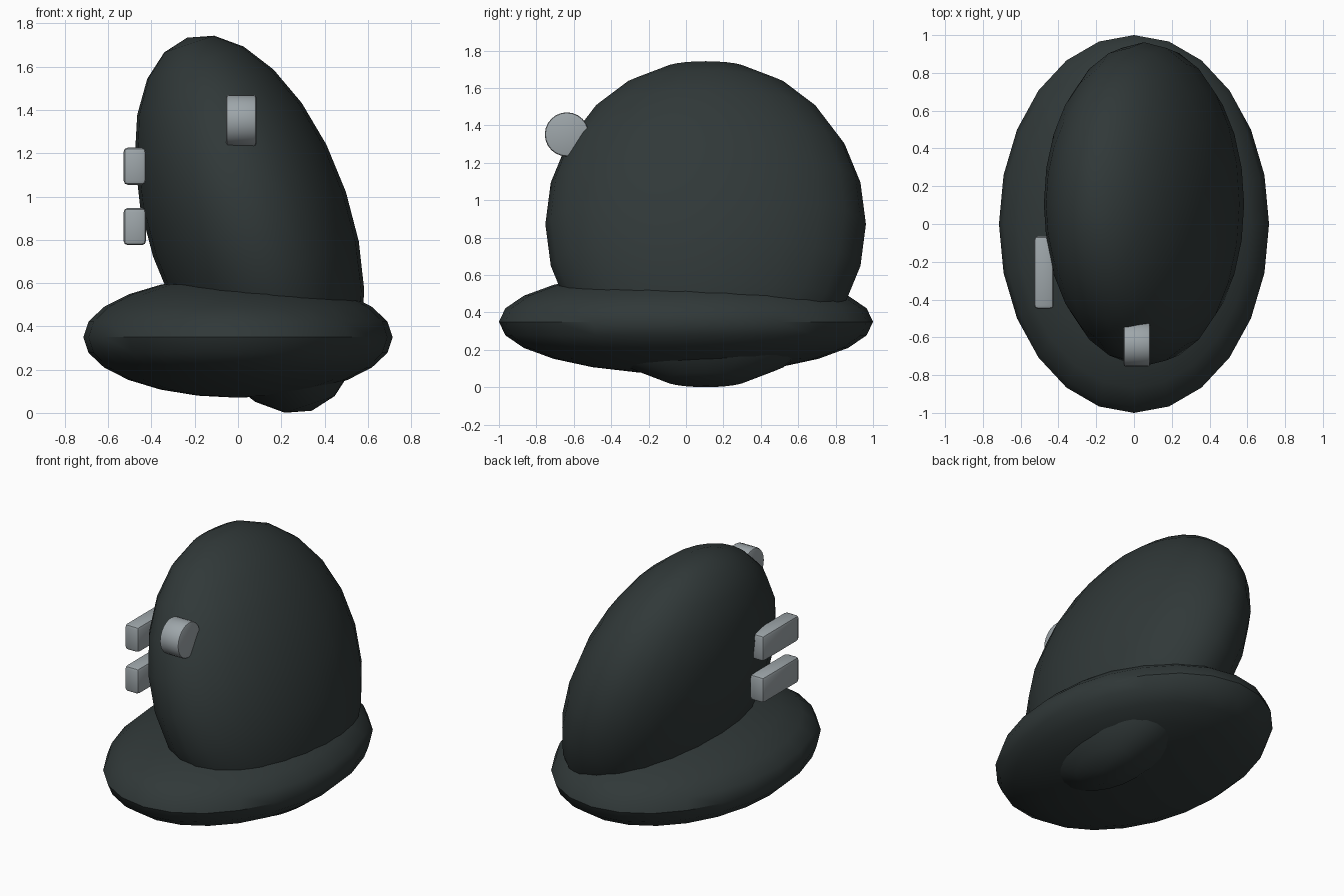
import bpy
from math import radians

cube = bpy.data.objects.get("Cube")
if cube:
    bpy.data.objects.remove(cube, do_unlink=True)


def make_material(name, rgb):
    mat = bpy.data.materials.new(name)
    mat.use_nodes = True
    color = (*rgb, 1.0)
    mat.diffuse_color = color
    mat.node_tree.nodes["Principled BSDF"].inputs["Base Color"].default_value = color
    return mat


dark = make_material("dark_slate", (0.03, 0.04, 0.04))
grey = make_material("light_grey", (0.34, 0.38, 0.40))


def finish(name, mat, scale=None, bevel=0.0):
    """Name, size, bevel and smooth the active object."""
    obj = bpy.context.object
    obj.name = name
    obj.data.materials.append(mat)
    if scale:
        obj.scale = scale
        bpy.ops.object.transform_apply(location=False, rotation=False, scale=True)
    if bevel:
        mod = obj.modifiers.new("rounded_edges", "BEVEL")
        mod.width = bevel
        mod.segments = 2
        mod.limit_method = "ANGLE"
        mod.angle_limit = radians(40)
        bpy.ops.object.modifier_apply(modifier=mod.name)
    bpy.ops.object.shade_smooth_by_angle(angle=radians(40))
    return obj


def ellipsoid(name, center, radii, tilt=0.0):
    bpy.ops.mesh.primitive_uv_sphere_add(segments=24, ring_count=12, radius=1, location=center)
    obj = finish(name, dark, radii)
    obj.rotation_euler.y = radians(tilt)


# Wide flattened base and the leaning upright shell
ellipsoid("base", (0, 0, 0.35), (0.715, 1.0, 0.28))
ellipsoid("upright_shell", (0.053, 0.105, 0.872), (0.47, 0.857, 0.909), -18.5)

# Scroll wheel on the front of the shell
bpy.ops.mesh.primitive_cylinder_add(vertices=24, radius=0.118, depth=0.14,
                                    location=(0.015, -0.637, 1.352),
                                    rotation=(0, radians(90), 0))
finish("scroll_wheel", grey, bevel=0.012)

# Two thumb buttons on the right side
for name, z in (("upper_thumb_button", 1.14), ("lower_thumb_button", 0.861)):
    bpy.ops.mesh.primitive_cube_add(size=1, location=(-0.477, -0.257, z))
    finish(name, grey, (0.104, 0.385, 0.172), bevel=0.02)
